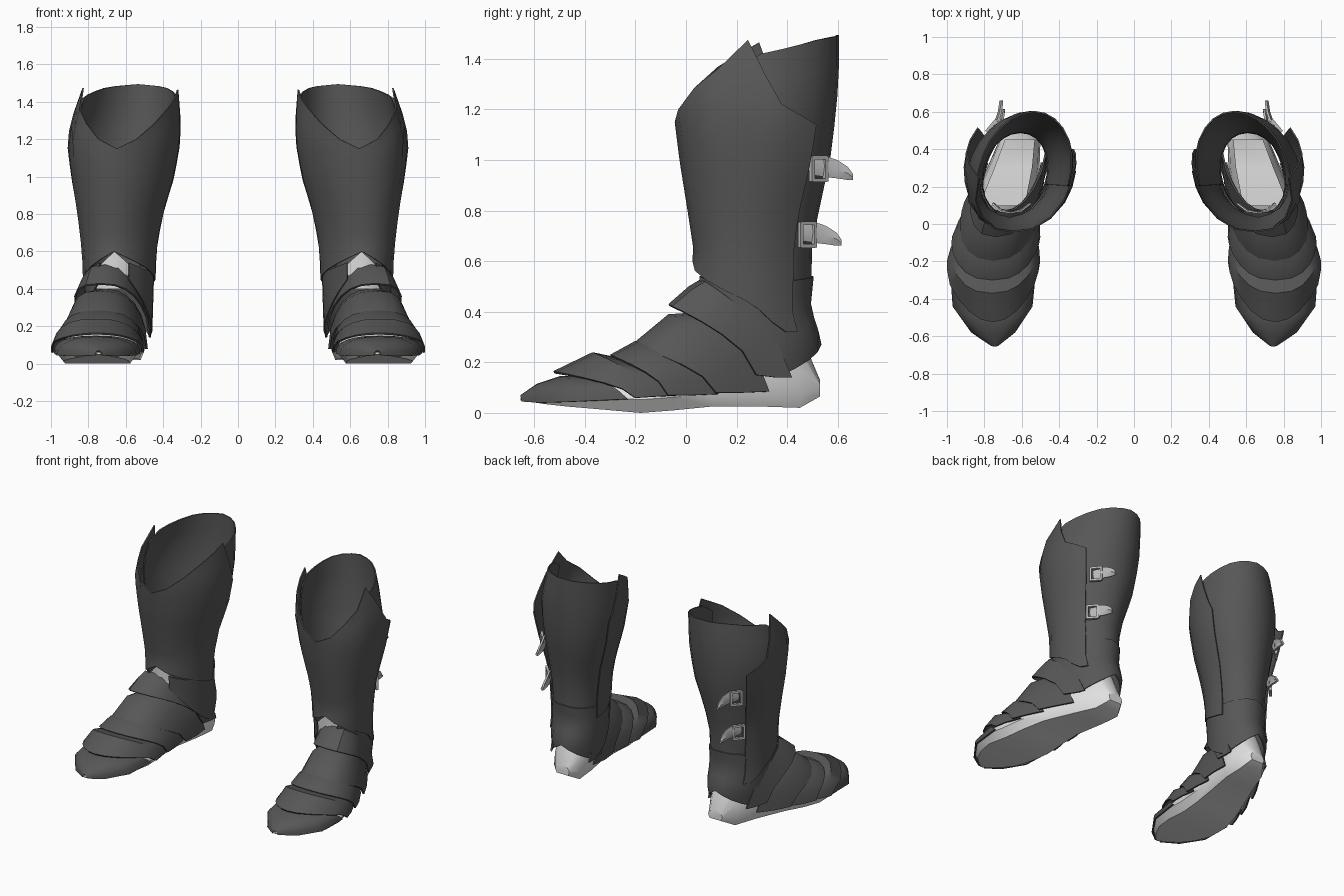
import bpy, bmesh, math
from mathutils import Matrix

cube = bpy.data.objects.get("Cube")
if cube:
    bpy.data.objects.remove(cube, do_unlink=True)


def material(name, value):
    m = bpy.data.materials.new(name)
    m.use_nodes = True
    m.diffuse_color = (value, value, value, 1)
    m.node_tree.nodes["Principled BSDF"].inputs["Base Color"].default_value = (value, value, value, 1)
    return m


DARK = material("dark grey armour", 0.095)
LIGHT = material("light grey lining", 0.75)
STEEL = material("grey buckle steel", 0.5)


def interp(table, t):
    """Linear lookup in a table sorted by its first column."""
    if t <= table[0][0]:
        return table[0][1:]
    for a, b in zip(table, table[1:]):
        if t <= b[0]:
            f = (t - a[0]) / (b[0] - a[0])
            return [p + (q - p) * f for p, q in zip(a[1:], b[1:])]
    return table[-1][1:]


def spow(v, p):
    return math.copysign(abs(v) ** p, v)


def finish(name, bm, mat, thick=0.0, inward=False):
    """Thicken, shade and mirror one part into a pair."""
    bmesh.ops.recalc_face_normals(bm, faces=bm.faces[:])
    if inward:
        bmesh.ops.reverse_faces(bm, faces=bm.faces[:])
    if thick:
        bmesh.ops.solidify(bm, geom=bm.faces[:], thickness=thick)
        bmesh.ops.recalc_face_normals(bm, faces=bm.faces[:])
    mesh = bpy.data.meshes.new(name)
    bm.to_mesh(mesh)
    bm.free()
    mesh.materials.append(mat)
    ob = bpy.data.objects.new(name, mesh)
    bpy.context.collection.objects.link(ob)
    bpy.ops.object.select_all(action="DESELECT")
    ob.select_set(True)
    bpy.context.view_layer.objects.active = ob
    bpy.ops.object.shade_smooth_by_angle(angle=math.radians(35))
    mod = ob.modifiers.new("pair", "MIRROR")
    mod.use_axis[0] = True
    mod.use_mirror_merge = False


def loft(rows, closed=False, caps=False):
    bm = bmesh.new()
    rings = [[bm.verts.new(p) for p in row] for row in rows]
    n = len(rings[0])
    for r, s in zip(rings, rings[1:]):
        for i in range(n if closed else n - 1):
            j = (i + 1) % n
            bm.faces.new((r[i], r[j], s[j], s[i]))
    if caps:
        bm.faces.new(rings[0])
        bm.faces.new(rings[-1])
    return bm


# Foot outline by y: centre x, half width, sole height, body height
FOOT = [(-0.655, 0.745, 0.015, 0.05, 0.06), (-0.56, 0.755, 0.145, 0.035, 0.09),
        (-0.47, 0.755, 0.205, 0.025, 0.12), (-0.35, 0.76, 0.24, 0.015, 0.14),
        (-0.18, 0.75, 0.235, 0.0, 0.19), (-0.05, 0.735, 0.22, 0.01, 0.26),
        (0.1, 0.705, 0.195, 0.025, 0.34), (0.3, 0.645, 0.165, 0.025, 0.38),
        (0.45, 0.61, 0.135, 0.02, 0.32), (0.53, 0.6, 0.08, 0.065, 0.13)]

# Leg profile by z: centre x, half width, front y, back y
LEG = [(0.14, 0.635, 0.165, 0.0, 0.5), (0.28, 0.635, 0.17, 0.03, 0.53),
       (0.42, 0.635, 0.175, 0.05, 0.485), (0.57, 0.635, 0.18, 0.035, 0.5),
       (0.63, 0.635, 0.185, 0.048, 0.495), (0.8, 0.63, 0.21, 0.022, 0.525),
       (1.0, 0.615, 0.257, -0.01, 0.57), (1.2, 0.607, 0.283, -0.035, 0.595),
       (1.35, 0.59, 0.262, -0.025, 0.605), (1.5, 0.57, 0.235, 0.0, 0.605)]


def leg_point(deg, z, grow=0.0):
    """Point on the leg; 0 degrees is the front, positive is outward."""
    cx, rx, yf, yb = interp(LEG, z)
    a = math.radians(deg)
    dy = -math.cos(a) * ((yb - yf) / 2 + grow)
    return (cx + math.sin(a) * (rx + grow) - 0.12 * dy, (yf + yb) / 2 + dy, z)


def leg_shell(name, angles, top, bottom, grow=0.0, rows=8, mat=DARK, flare=0.0):
    """Curved plate on the leg; flare opens its outer rear edge near the top."""
    grid = []
    for i in range(rows + 1):
        row = []
        for a in angles:
            zt, zb = interp(top, a)[0], interp(bottom, a)[0]
            z = zb + (zt - zb) * i / rows
            lift = interp([(80, 0), (130, flare)], a)[0] * interp([(0.75, 0), (1.15, 1)], z)[0]
            row.append(leg_point(a, z, grow + lift))
        grid.append(row)
    finish(name, loft(grid), mat, 0.008)


# Foot lining with sole, open at the ankle so its inside shows
sections = []
for y, cx, hw, zb, zt in FOOT:
    w = max(hw - 0.025, 0.01)
    ring = [(cx + 0.82 * w, y, zb), (cx - 0.82 * w, y, zb)]
    for i in range(9):
        a = math.pi * i / 8
        base = zb + 0.4 * min(0.13, zt - zb)
        ring.append((cx - w * math.cos(a), y, base + (zt - base) * math.sin(a)))
    sections.append(ring)
lining = loft(sections, closed=True, caps=True)
bmesh.ops.recalc_face_normals(lining, faces=lining.faces[:])
opening = [f for f in lining.faces
           if 0.1 < f.calc_center_median().y < 0.47 and f.calc_center_median().z > 0.24]
bmesh.ops.delete(lining, geom=opening, context="FACES")
finish("foot_lining", lining, LIGHT, inward=True)

# Tongue under the shin
leg_shell("tongue", [-40, -20, 0, 20, 40], [(-40, 0.5), (0, 0.6), (40, 0.5)],
          [(0, 0.4)], -0.015, 2, LIGHT)


# Overlapping foot plates: each arch is top y, top z, side y, side z, widening
def foot_plate(name, arches, sweep=1.7):
    rows = []
    for yt, zt, ys, zs, wide in arches:
        row = []
        for i in range(13):
            a = math.pi * i / 12
            s = math.sin(a) ** 0.8
            y = ys + (yt - ys) * s ** sweep
            cx, hw = interp(FOOT, y)[:2]
            row.append((cx + (hw + wide) * spow(math.cos(a), 0.8), y, zs + (zt - zs) * s))
        rows.append(row)
    finish(name, loft(rows), DARK, 0.01)


foot_plate("toe_cap", [(-0.655, 0.07, -0.65, 0.045, 0), (-0.59, 0.115, -0.58, 0.04, 0),
                       (-0.5, 0.145, -0.44, 0.045, 0), (-0.36, 0.15, -0.23, 0.055, -0.005)], 1.2)
foot_plate("toe_plate", [(-0.525, 0.165, -0.2, 0.06, 0.014), (-0.37, 0.24, -0.13, 0.065, 0.008),
                         (-0.18, 0.2, -0.03, 0.07, -0.012)])
foot_plate("middle_plate", [(-0.3, 0.23, -0.07, 0.07, 0.014), (-0.2, 0.285, 0.02, 0.07, 0.008),
                            (-0.06, 0.28, 0.13, 0.075, -0.012)])
foot_plate("instep_plate", [(-0.215, 0.27, 0.12, 0.08, 0.016), (-0.07, 0.39, 0.22, 0.08, 0.01),
                            (0.07, 0.4, 0.33, 0.085, -0.01)])
foot_plate("ankle_plate", [(-0.07, 0.43, 0.28, 0.15, 0.014), (0.01, 0.5, 0.36, 0.14, 0.012),
                           (0.06, 0.53, 0.42, 0.14, 0.012)])

# Heel guard wrapped around the back of the ankle
leg_shell("heel_guard", [25 + 15.5 * i for i in range(21)],
          [(25, 0.54), (60, 0.5), (180, 0.54), (300, 0.5), (335, 0.54)],
          [(25, 0.45), (80, 0.23), (115, 0.14), (180, 0.27), (245, 0.14), (280, 0.23), (335, 0.45)],
          0.008, 5)

# Calf plate at the back
leg_shell("calf_plate", [75 + 15 * i for i in range(15)],
          [(75, 1.36), (90, 1.42), (140, 1.48), (180, 1.495), (220, 1.48), (270, 1.42), (285, 1.36)],
          [(75, 0.5), (180, 0.53), (285, 0.5)])

# Shin greave with pointed wings beside the notch
leg_shell("shin_greave", [-112, -106, -98, -88, -75, -60, -40, -20, 0, 20, 40, 60, 80, 94, 106, 118, 130],
          [(-112, 1.16), (-88, 1.465), (-60, 1.37), (-40, 1.285), (-20, 1.2), (0, 1.15),
           (20, 1.2), (40, 1.285), (60, 1.36), (80, 1.475), (106, 1.22), (130, 1.14)],
          [(-112, 0.44), (-90, 0.46), (0, 0.6), (90, 0.43), (115, 0.32), (130, 0.32)],
          0.016, 10, DARK, 0.045)

# Buckles with strap ends on the outer side
TAB = [(0.77, 0.5, 0.005, 0.03), (0.745, 0.55, 0.01, 0.042),
       (0.728, 0.6, -0.002, 0.036), (0.722, 0.64, -0.018, 0.026), (0.72, 0.66, -0.032, 0.012)]
for label, dx, dy, z in (("upper", 0, 0, 0.965), ("lower", -0.01, -0.045, 0.705)):
    rows = [[(x + dx - 0.01 * abs(s), y + dy, z + dz + s * h) for s in (-1, 0, 1)]
            for x, y, dz, h in TAB]
    finish(label + "_strap_end", loft(rows), STEEL, 0.012)
    frame = bmesh.new()
    for oy, oz, sy, sz in ((-0.035, 0, 0.014, 0.1), (0.035, 0, 0.014, 0.1),
                           (0, 0.045, 0.07, 0.014), (0, -0.045, 0.07, 0.014)):
        turn = Matrix.Translation((0.762 + dx, 0.525 + dy, z)) @ Matrix.Rotation(0.7, 4, "Z")
        place = turn @ Matrix.Translation((0, oy, oz)) @ Matrix.Diagonal((0.018, sy, sz, 1))
        bmesh.ops.create_cube(frame, size=1, matrix=place)
    finish(label + "_buckle", frame, STEEL)
